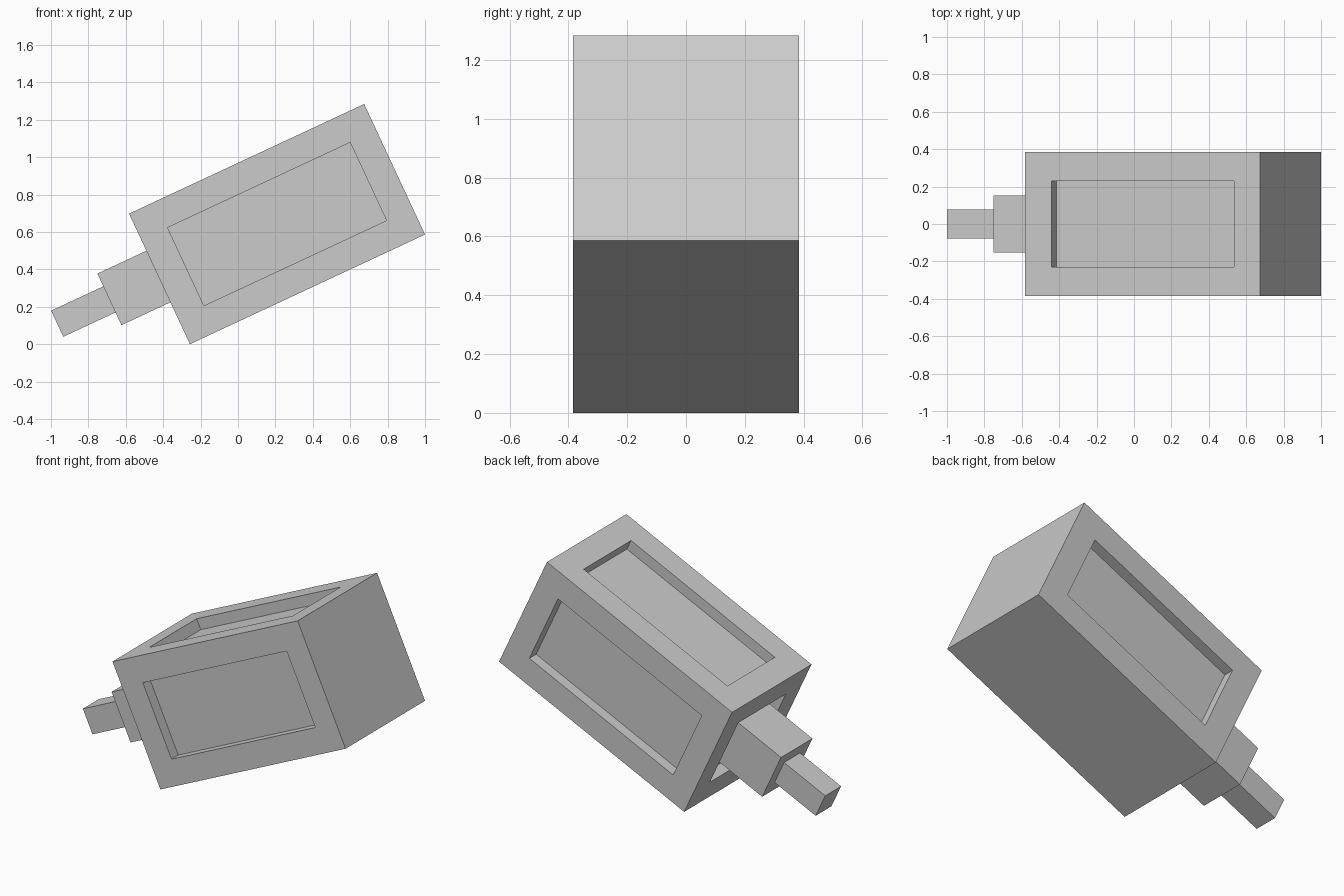
import bpy, bmesh, math
from mathutils import Matrix, Vector

if "Cube" in bpy.data.objects:
    bpy.data.objects.remove(bpy.data.objects["Cube"])

# Whole model leans 25 degrees; its local x runs along the long axis
TILT = Matrix.Translation((-0.257, 0, 0)) @ Matrix.Rotation(math.radians(-25), 4, 'Y')
LENGTH, SIDE = 1.387, 0.77
MARGIN, DEPTH = 0.155, 0.066
SHAFT_Z = 0.399

grey = bpy.data.materials.new("plain grey")
grey.diffuse_color = (0.6, 0.6, 0.6, 1)
grey.use_nodes = True
grey.node_tree.nodes["Principled BSDF"].inputs["Base Color"].default_value = grey.diffuse_color


def tilted_box(name, x0, x1, side, z, recessed=()):
    """Square bar from x0 to x1 centred at height z, with recessed panels on the given sides."""
    bm = bmesh.new()
    bmesh.ops.create_cube(bm, size=1)
    bmesh.ops.scale(bm, vec=(x1 - x0, side, side), verts=bm.verts)
    bmesh.ops.translate(bm, vec=((x0 + x1) / 2, 0, z), verts=bm.verts)
    bm.normal_update()
    panels = [f for f in bm.faces
              if any(f.normal.dot(Vector(d)) > 0.9 for d in recessed)]
    if panels:
        # flat frame first, then straight walls down to the panel floor
        bmesh.ops.inset_individual(bm, faces=panels, thickness=MARGIN, use_even_offset=True)
        for f in panels:
            n = f.normal.copy()
            floor = bmesh.ops.extrude_discrete_faces(bm, faces=[f])["faces"][0]
            bmesh.ops.translate(bm, vec=-n * DEPTH, verts=floor.verts)
    bmesh.ops.recalc_face_normals(bm, faces=bm.faces)
    bm.transform(TILT)
    mesh = bpy.data.meshes.new(name)
    bm.to_mesh(mesh)
    bm.free()
    mesh.materials.append(grey)
    obj = bpy.data.objects.new(name, mesh)
    bpy.context.collection.objects.link(obj)
    return obj


# Body with recessed panels on top, both sides and the shaft end
tilted_box("body", 0, LENGTH, SIDE, SIDE / 2,
           [(0, 0, 1), (0, 1, 0), (0, -1, 0), (-1, 0, 0)])
# Stepped shaft rising from the end recess
tilted_box("shaft_collar", -0.289, DEPTH + 0.01, 0.304, SHAFT_Z)
tilted_box("shaft_tip", -0.597, -0.28, 0.154, SHAFT_Z)
